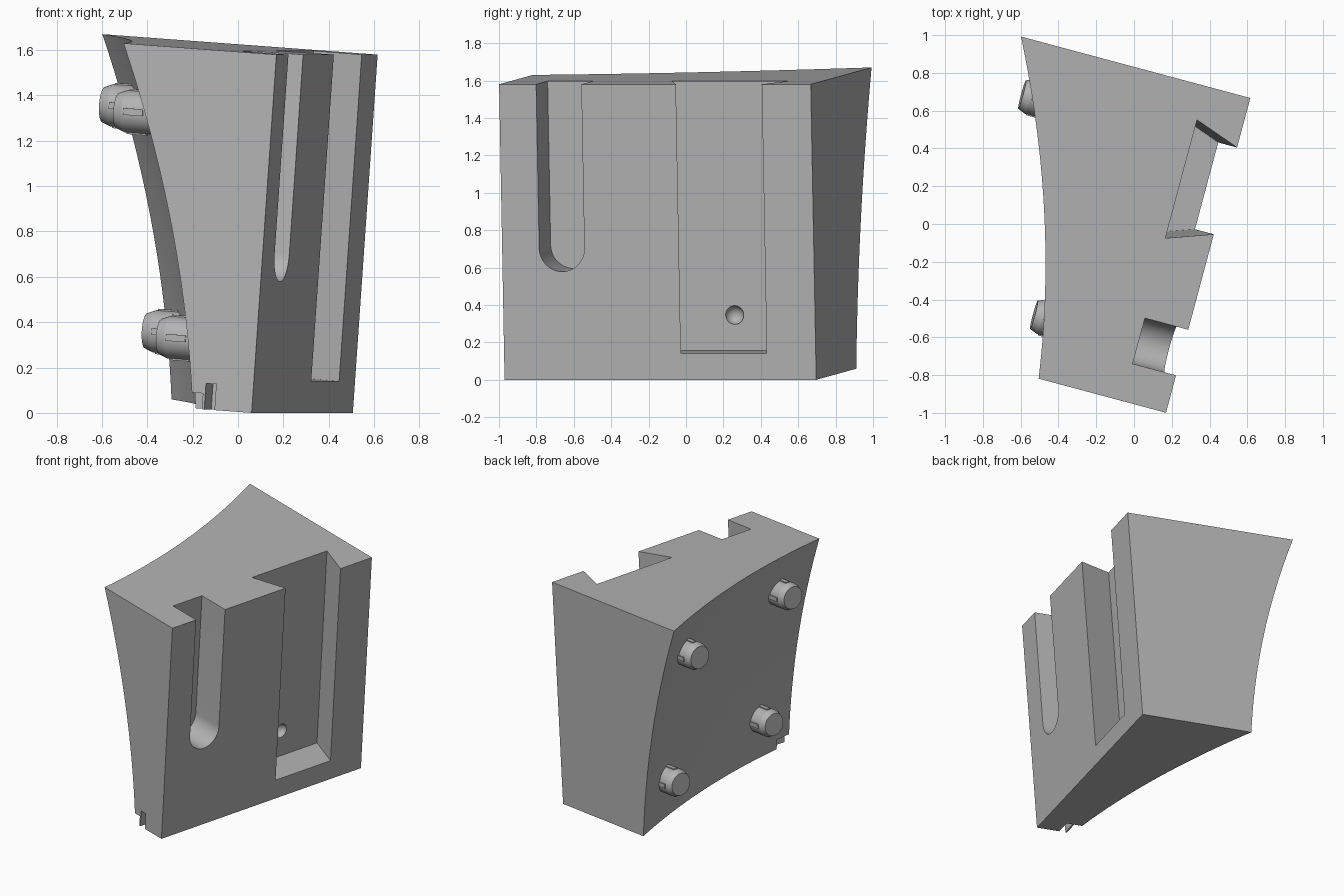
import bpy, bmesh
from math import radians, pi, cos, sin
from mathutils import Matrix, Vector

if "Cube" in bpy.data.objects:
    bpy.data.objects.remove(bpy.data.objects["Cube"])

# Local frame: x runs along the slotted face, y goes into the block, z up the face
PLACE = (Matrix.Translation((0.06, -0.97, 0)) @ Matrix.Rotation(radians(75), 4, 'Z')
         @ Matrix.Rotation(radians(4.1), 4, 'X'))
LENGTH, HEIGHT = 1.725, 1.584

grey = bpy.data.materials.new("plain grey")
grey.use_nodes = True
grey.diffuse_color = (0.45, 0.45, 0.45, 1)
grey.node_tree.nodes["Principled BSDF"].inputs["Base Color"].default_value = (0.45, 0.45, 0.45, 1)


def make_object(name, bm):
    bmesh.ops.recalc_face_normals(bm, faces=bm.faces)
    mesh = bpy.data.meshes.new(name)
    bm.to_mesh(mesh)
    bm.free()
    mesh.materials.append(grey)
    obj = bpy.data.objects.new(name, mesh)
    bpy.context.collection.objects.link(obj)
    obj.matrix_world = PLACE
    return obj


def activate(obj):
    bpy.ops.object.select_all(action='DESELECT')
    obj.select_set(True)
    bpy.context.view_layer.objects.active = obj


def prism(name, profile, to_point, start, end):
    """Sweep a flat profile between two positions; to_point maps (a, b, c) to local xyz."""
    bm = bmesh.new()
    face = bm.faces.new([bm.verts.new(to_point(a, b, start)) for a, b in profile])
    shift = Vector(to_point(0, 0, end)) - Vector(to_point(0, 0, start))
    new = bmesh.ops.extrude_face_region(bm, geom=[face], use_keep_orig=True)["geom"]
    bmesh.ops.translate(bm, verts=[v for v in new if isinstance(v, bmesh.types.BMVert)], vec=shift)
    return make_object(name, bm)


def cut(body, cutter):
    mod = body.modifiers.new("cut", 'BOOLEAN')
    mod.operation, mod.solver, mod.object = 'DIFFERENCE', 'EXACT', cutter
    activate(body)
    bpy.ops.object.modifier_apply(modifier=mod.name)
    bpy.data.objects.remove(cutter)


def depth(x, z):
    """Thickness of the block, with a gently hollowed far side."""
    s, t = x / LENGTH, z / HEIGHT
    return 0.27 + 0.56 * s + 0.43 * t - 0.316 * s * (1 - s) - 0.25 * t * (1 - t)


# Block
bm = bmesh.new()
bmesh.ops.create_grid(bm, x_segments=20, y_segments=20, size=0.5)
for v in bm.verts:
    v.co = ((v.co.x + 0.5) * LENGTH, 0, (v.co.y + 0.5) * HEIGHT)
new = bmesh.ops.extrude_face_region(bm, geom=bm.faces[:], use_keep_orig=True)["geom"]
for v in new:
    if isinstance(v, bmesh.types.BMVert):
        v.co.y = depth(v.co.x, v.co.z)
bmesh.ops.dissolve_limit(bm, angle_limit=0.003, verts=bm.verts[:], edges=bm.edges[:])
block = make_object("block", bm)

# Round-ended slot
mid, radius, low = 0.33, 0.125, 0.705
arc = [(mid + radius * cos(pi + pi * i / 24), low + radius * sin(pi + pi * i / 24)) for i in range(25)]
cut(block, prism("slot_cutter", arc + [(mid + radius, 2), (mid - radius, 2)],
                 lambda a, b, c: (a, c, b), -0.1, 0.238))

# Dovetail channel
cut(block, prism("channel_cutter", [(0.996, -0.05), (0.892, 0.243), (1.54, 0.243), (1.436, -0.05)],
                 lambda a, b, c: (a, b, c), 0.14, 2))

# Round dimple in the channel floor
bm = bmesh.new()
bmesh.ops.create_uvsphere(bm, u_segments=32, v_segments=16, radius=0.05,
                          matrix=Matrix.Translation((1.215, 0.243, 0.33)))
cut(block, make_object("dimple_cutter", bm))

# Small notches under the thin corner
for near, far, top in ((0.17, 0.217, 0.115), (0.228, 0.4, 0.07)):
    cut(block, prism("notch_cutter", [(near, -0.1), (far, -0.1), (far, top), (near, top)],
                     lambda a, b, c: (c, a, b), -0.1, 0.12))
activate(block)
bpy.ops.object.shade_smooth_by_angle(angle=radians(20))


# Pegs with chamfered tips and four slim ribs
def peg(name, x, z):
    base = depth(x, z)
    outline = [(0, -0.12), (0.094, -0.12), (0.094, 0.115), (0.078, 0.155), (0, 0.155)]
    bm = bmesh.new()
    verts = [bm.verts.new((x + r, base + y, z)) for r, y in outline]
    edges = [bm.edges.new(pair) for pair in zip(verts, verts[1:])]
    bmesh.ops.spin(bm, geom=verts + edges, cent=(x, base, z), axis=(0, 1, 0),
                   angle=2 * pi, steps=40, use_duplicate=False)
    bmesh.ops.remove_doubles(bm, verts=bm.verts, dist=0.0005)
    for k in range(4):
        spot = (Matrix.Translation((x, base + 0.06, z)) @ Matrix.Rotation(k * pi / 2, 4, 'Y')
                @ Matrix.Translation((0.09, 0, 0)) @ Matrix.Diagonal((0.02, 0.09, 0.03, 1)))
        bmesh.ops.create_cube(bm, size=1, matrix=spot)
    activate(make_object(name, bm))
    bpy.ops.object.shade_smooth_by_angle(angle=radians(20))


for end, x in (("front", 0.32), ("back", 1.43)):
    for level, z in (("lower", 0.3), ("upper", 1.28)):
        peg(f"{end}_{level}_peg", x, z)
